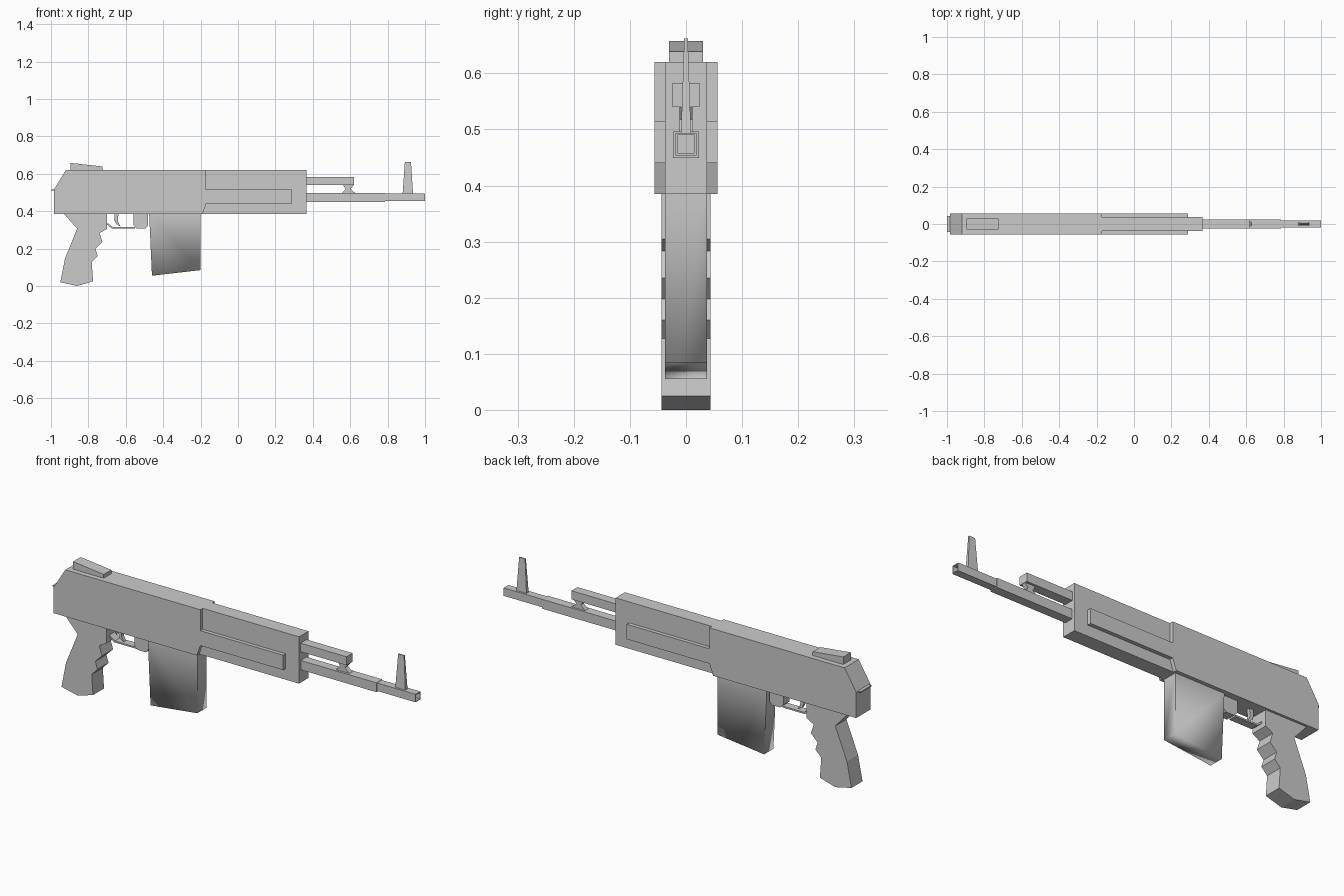
import bpy, bmesh

if "Cube" in bpy.data.objects:
    bpy.data.objects.remove(bpy.data.objects["Cube"])


def finish(name, bm):
    bmesh.ops.recalc_face_normals(bm, faces=bm.faces[:])
    me = bpy.data.meshes.new(name)
    bm.to_mesh(me)
    bm.free()
    ob = bpy.data.objects.new(name, me)
    bpy.context.collection.objects.link(ob)
    return ob


def slab_bm(pts, half):
    """Side profile in x/z, extruded symmetrically across y."""
    bm = bmesh.new()
    face = bm.faces.new([bm.verts.new((x, -half, z)) for x, z in pts])
    ext = bmesh.ops.extrude_face_region(bm, geom=[face])
    for v in ext["geom"]:
        if isinstance(v, bmesh.types.BMVert):
            v.co.y = half
    return bm


def slab(name, pts, half):
    return finish(name, slab_bm(pts, half))


def box(name, x0, x1, z0, z1, half):
    return slab(name, [(x0, z0), (x1, z0), (x1, z1), (x0, z1)], half)


def hollow_bar(name, x0, x1, z0, z1, half, wall, depth):
    """Square bar with a recessed opening in its +x end."""
    bm = slab_bm([(x0, z0), (x1, z0), (x1, z1), (x0, z1)], half)
    bmesh.ops.recalc_face_normals(bm, faces=bm.faces[:])
    end = max(bm.faces, key=lambda f: f.calc_center_median().x)
    bmesh.ops.inset_individual(bm, faces=[end], thickness=wall)
    hole = bmesh.ops.extrude_discrete_faces(bm, faces=[end])["faces"][0]
    for v in hole.verts:
        v.co.x -= depth
    me = bpy.data.meshes.new(name)
    bm.to_mesh(me)
    bm.free()
    ob = bpy.data.objects.new(name, me)
    bpy.context.collection.objects.link(ob)


# main body and forward housing
slab("body", [(-0.985, 0.385), (-0.19, 0.385), (-0.17, 0.44), (-0.17, 0.62),
              (-0.92, 0.62), (-0.985, 0.515)], 0.056)
slab("handguard", [(-0.19, 0.385), (0.365, 0.385), (0.365, 0.62),
                   (-0.17, 0.62), (-0.17, 0.44)], 0.037)
box("handguard_side_rib", -0.17, 0.29, 0.44, 0.515, 0.056)
box("rear_lip", -1.0, -0.97, 0.51, 0.516, 0.043)

# top wedge at the rear
slab("rear_sight", [(-0.895, 0.62), (-0.725, 0.62), (-0.725, 0.639),
                    (-0.895, 0.658)], 0.03)

# long bar, with a slimmer hollow tip
box("barrel", 0.365, 0.785, 0.449, 0.496, 0.023)
hollow_bar("barrel_tip", 0.785, 1.0, 0.454, 0.494, 0.019, 0.006, 0.05)

# upper tube and its waisted support
box("upper_tube", 0.365, 0.62, 0.54, 0.583, 0.024)
slab("tube_support", [(0.55, 0.494), (0.63, 0.494), (0.602, 0.518), (0.62, 0.542),
                      (0.56, 0.542), (0.576, 0.518)], 0.012)

# tapered front post
bm = slab_bm([(0.88, 0.49), (0.936, 0.49), (0.925, 0.662), (0.892, 0.662)], 0.009)
for v in bm.verts:
    if v.co.z > 0.6:
        v.co.y *= 0.35
finish("front_sight", bm)

# finger-grooved grip
slab("grip", [(-0.93, 0.385), (-0.86, 0.307), (-0.925, 0.147), (-0.95, 0.02),
              (-0.86, 0.0), (-0.775, 0.025), (-0.782, 0.127), (-0.75, 0.16),
              (-0.762, 0.198), (-0.725, 0.235), (-0.74, 0.283), (-0.70, 0.305),
              (-0.70, 0.385)], 0.044)

# lower box, shading blended around the bottom rim only
bm = slab_bm([(-0.475, 0.385), (-0.46, 0.055), (-0.20, 0.085), (-0.20, 0.385)], 0.037)
for f in bm.faces:
    f.smooth = True
for e in bm.edges:
    e.smooth = all(v.co.z < 0.2 for v in e.verts)
finish("magazine", bm)

# guard loop, its front block and the curved lever
slab("guard_loop", [(-0.70, 0.338), (-0.67, 0.316), (-0.55, 0.316), (-0.55, 0.308),
                    (-0.675, 0.308), (-0.70, 0.328)], 0.02)
slab("guard_block", [(-0.558, 0.385), (-0.558, 0.325), (-0.54, 0.307), (-0.495, 0.307),
                     (-0.482, 0.32), (-0.482, 0.385)], 0.024)
slab("trigger", [(-0.66, 0.387), (-0.662, 0.355), (-0.65, 0.33), (-0.628, 0.318),
                 (-0.64, 0.34), (-0.643, 0.36), (-0.638, 0.387)], 0.009)
